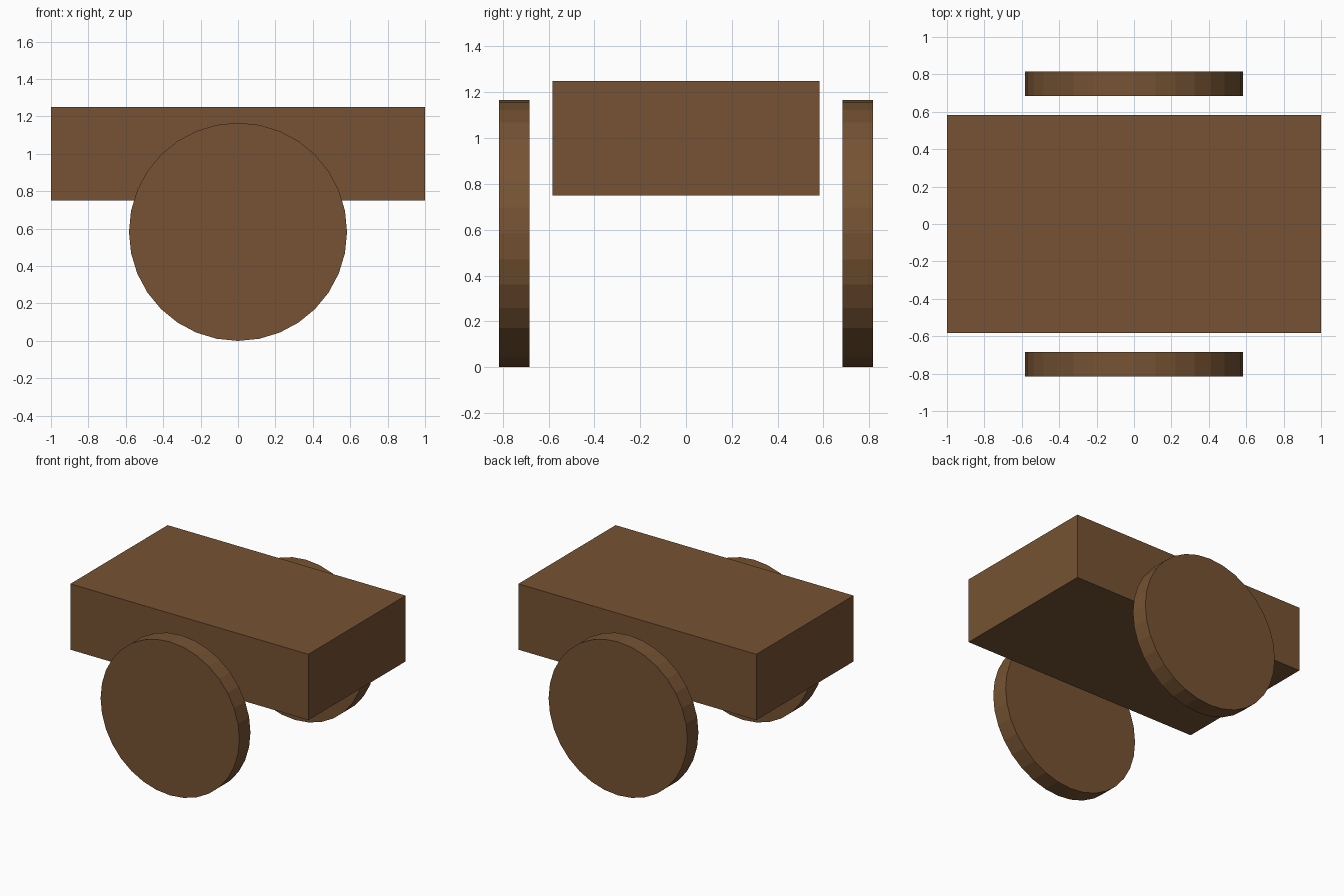
import bpy
import math

if "Cube" in bpy.data.objects:
    bpy.data.objects.remove(bpy.data.objects["Cube"])

# One wood colour for the whole cart
wood = bpy.data.materials.new("brown wood")
wood.diffuse_color = (0.18, 0.086, 0.033, 1)
wood.use_nodes = True
wood.node_tree.nodes["Principled BSDF"].inputs["Base Color"].default_value = wood.diffuse_color

LENGTH, WIDTH, HEIGHT = 2.0, 1.167, 0.5
RADIUS, THICKNESS, WHEEL_Y = 0.583, 0.133, 0.75


def finish(name):
    obj = bpy.context.object
    obj.name = name
    bpy.ops.object.transform_apply(location=False, rotation=True, scale=True)
    obj.data.materials.append(wood)


# Cart body
bpy.ops.mesh.primitive_cube_add(size=1, location=(0, 0, 1.0))
bpy.context.object.scale = (LENGTH, WIDTH, HEIGHT)
finish("cart_body")

# Wheels, one on each side
for side, y in (("front", -WHEEL_Y), ("back", WHEEL_Y)):
    bpy.ops.mesh.primitive_cylinder_add(
        vertices=32, radius=RADIUS, depth=THICKNESS,
        location=(0, y, RADIUS), rotation=(math.pi / 2, 0, 0))
    finish(side + "_wheel")
